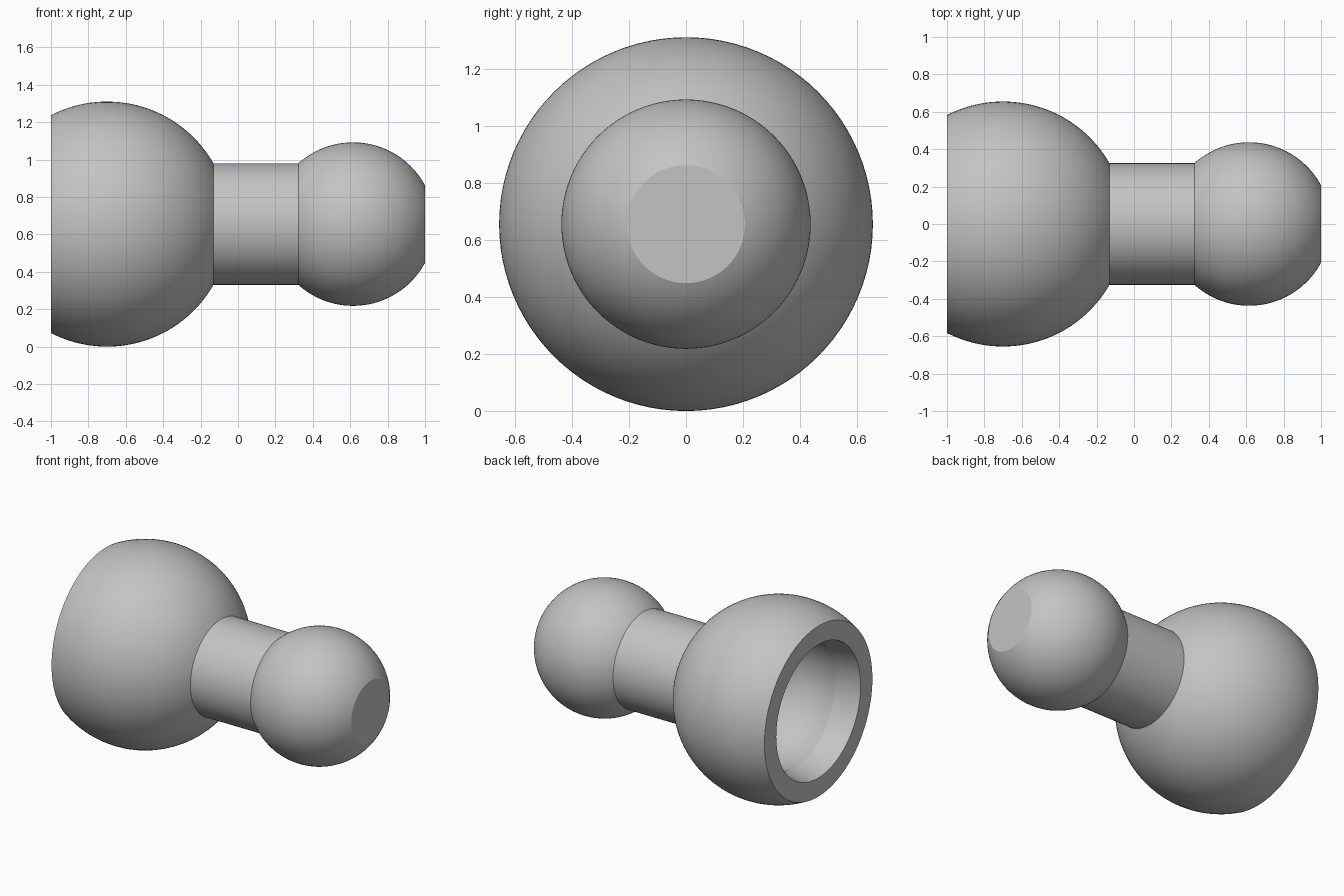
import bpy
import bmesh
from math import sin, cos, pi, radians, sqrt, atan2

cube = bpy.data.objects.get("Cube")
if cube:
    bpy.data.objects.remove(cube)

SEGMENTS = 96
AXIS_Z = 0.655          # height of the shared axis
NECK_R = 0.325
SOCKET_X, SOCKET_R = -0.70, 0.655
CAVITY_R = 0.444
BALL_X, BALL_R = 0.615, 0.437

grey = bpy.data.materials.new("plain grey")
grey.use_nodes = True
colour = (0.55, 0.55, 0.55, 1)
grey.diffuse_color = colour
grey.node_tree.nodes["Principled BSDF"].inputs["Base Color"].default_value = colour


def arc(centre, radius, start, end, steps=36):
    """Points (x, r) on a circle about the axis; angles are measured from +x."""
    angles = [start + (end - start) * i / steps for i in range(steps + 1)]
    return [(centre + radius * cos(a), max(0, radius * sin(a))) for a in angles]


def angle_at_x(centre, radius, x):
    dx = x - centre
    return atan2(sqrt(radius ** 2 - dx ** 2), dx)


def neck_angle(radius):
    return atan2(NECK_R, sqrt(radius ** 2 - NECK_R ** 2))


def lathe(name, profile):
    """Revolve an (x, r) profile around the x axis."""
    bm = bmesh.new()
    rings = []
    for x, r in profile:
        rings.append([bm.verts.new((x, r * cos(2 * pi * j / SEGMENTS),
                                    AXIS_Z + r * sin(2 * pi * j / SEGMENTS)))
                      for j in range(SEGMENTS)])
    for a, b in zip(rings, rings[1:]):
        for j in range(SEGMENTS):
            k = (j + 1) % SEGMENTS
            bm.faces.new((a[j], a[k], b[k], b[j]))
    bmesh.ops.remove_doubles(bm, verts=bm.verts, dist=1e-5)
    mesh = bpy.data.meshes.new(name)
    bm.to_mesh(mesh)
    bm.free()
    mesh.materials.append(grey)
    obj = bpy.data.objects.new(name, mesh)
    bpy.context.collection.objects.link(obj)
    bpy.ops.object.select_all(action='DESELECT')
    obj.select_set(True)
    bpy.context.view_layer.objects.active = obj
    bpy.ops.object.shade_smooth_by_angle(angle=radians(18))
    return obj


# Socket: round cavity, tapered mouth, flat rim and outer sphere
cavity = arc(SOCKET_X, CAVITY_R, 0, angle_at_x(SOCKET_X, CAVITY_R, -0.83))
outer = arc(SOCKET_X, SOCKET_R, angle_at_x(SOCKET_X, SOCKET_R, -1), neck_angle(SOCKET_R))
lathe("socket", cavity + [(-1, 0.455)] + outer)

# Neck: straight tube between the two spheres
neck_start = outer[-1][0]
ball = arc(BALL_X, BALL_R, pi - neck_angle(BALL_R), angle_at_x(BALL_X, BALL_R, 1))
lathe("neck", [(neck_start, NECK_R), (ball[0][0], NECK_R)])

# Ball: sphere with a flat end
lathe("ball", ball + [(1, 0)])
